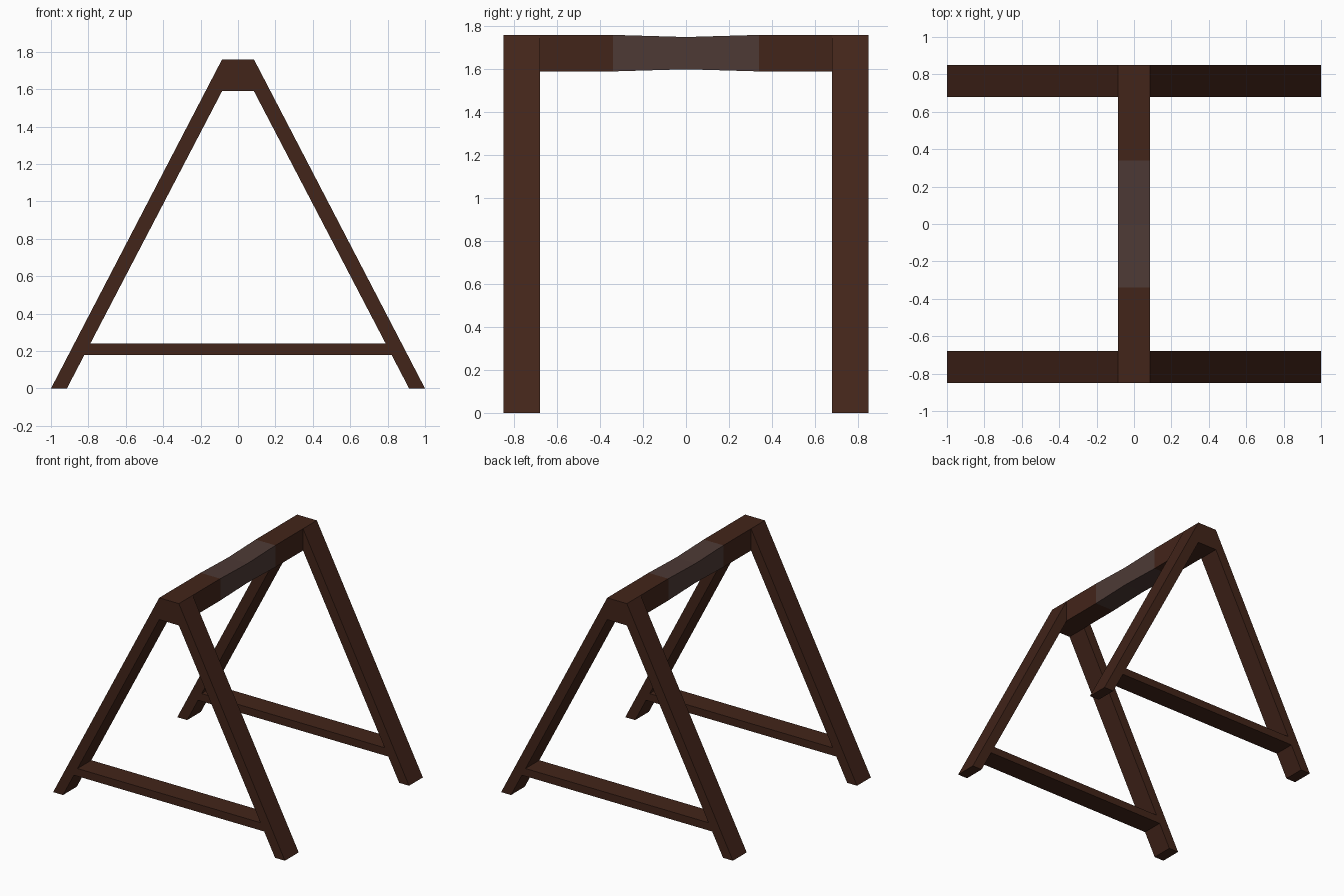
import bpy

if "Cube" in bpy.data.objects:
    bpy.data.objects.remove(bpy.data.objects["Cube"])


def material(name, color):
    m = bpy.data.materials.new(name)
    m.diffuse_color = (*color, 1)
    m.use_nodes = True
    m.node_tree.nodes["Principled BSDF"].inputs["Base Color"].default_value = m.diffuse_color
    return m


wood = material("dark_wood", (0.055, 0.018, 0.010))
wrap = material("grey_wrap", (0.075, 0.042, 0.036))


def loft(name, sections, mat):
    """Solid joining equal-sized cross-sections in order along +y."""
    n = len(sections[0])
    verts = [p for s in sections for p in s]
    faces = [tuple(range(n)), tuple(reversed(range(len(verts) - n, len(verts))))]
    for k in range(len(sections) - 1):
        a, b = k * n, (k + 1) * n
        for i in range(n):
            j = (i + 1) % n
            faces.append((a + i, b + i, b + j, a + j))
    me = bpy.data.meshes.new(name)
    me.from_pydata(verts, [], faces)
    me.materials.append(mat)
    ob = bpy.data.objects.new(name, me)
    bpy.context.collection.objects.link(ob)
    return ob


def prism(name, profile, y0, y1, mat):
    # Profile is an (x, z) outline, counter-clockwise seen from the front
    ob = loft(name, [[(x, y, z) for x, z in profile] for y in (y0, y1)], mat)
    return ob


T = 0.085          # half thickness of the ridge beam
IN, OUT = 0.68, 0.85
leg = [(0.915, 0), (1, 0), (T, 1.76), (T, 1.59)]
bar = [(-0.821, 0.18), (0.821, 0.18), (0.79, 0.24), (-0.79, 0.24)]

# A-frames at both ends: two slanted legs and a low crossbar
for end, y0, y1 in (("front", -OUT, -IN), ("back", IN, OUT)):
    prism(end + "_right_leg", leg, y0, y1, wood)
    prism(end + "_left_leg", [(-x, z) for x, z in reversed(leg)], y0, y1, wood)
    prism(end + "_crossbar", bar, y0, y1, wood)


def beam_section(y, z0, z1):
    return [(-T, y, z0), (T, y, z0), (T, y, z1), (-T, y, z1)]


# Ridge beam: wooden ends and a grey middle that thins towards its centre
for end, y0, y1 in (("front", -OUT, -0.34), ("back", 0.34, OUT)):
    loft(end + "_beam", [beam_section(y, 1.59, 1.76) for y in (y0, y1)], wood)
loft("beam_grip", [beam_section(-0.34, 1.59, 1.76),
                   beam_section(0, 1.60, 1.75),
                   beam_section(0.34, 1.59, 1.76)], wrap)
